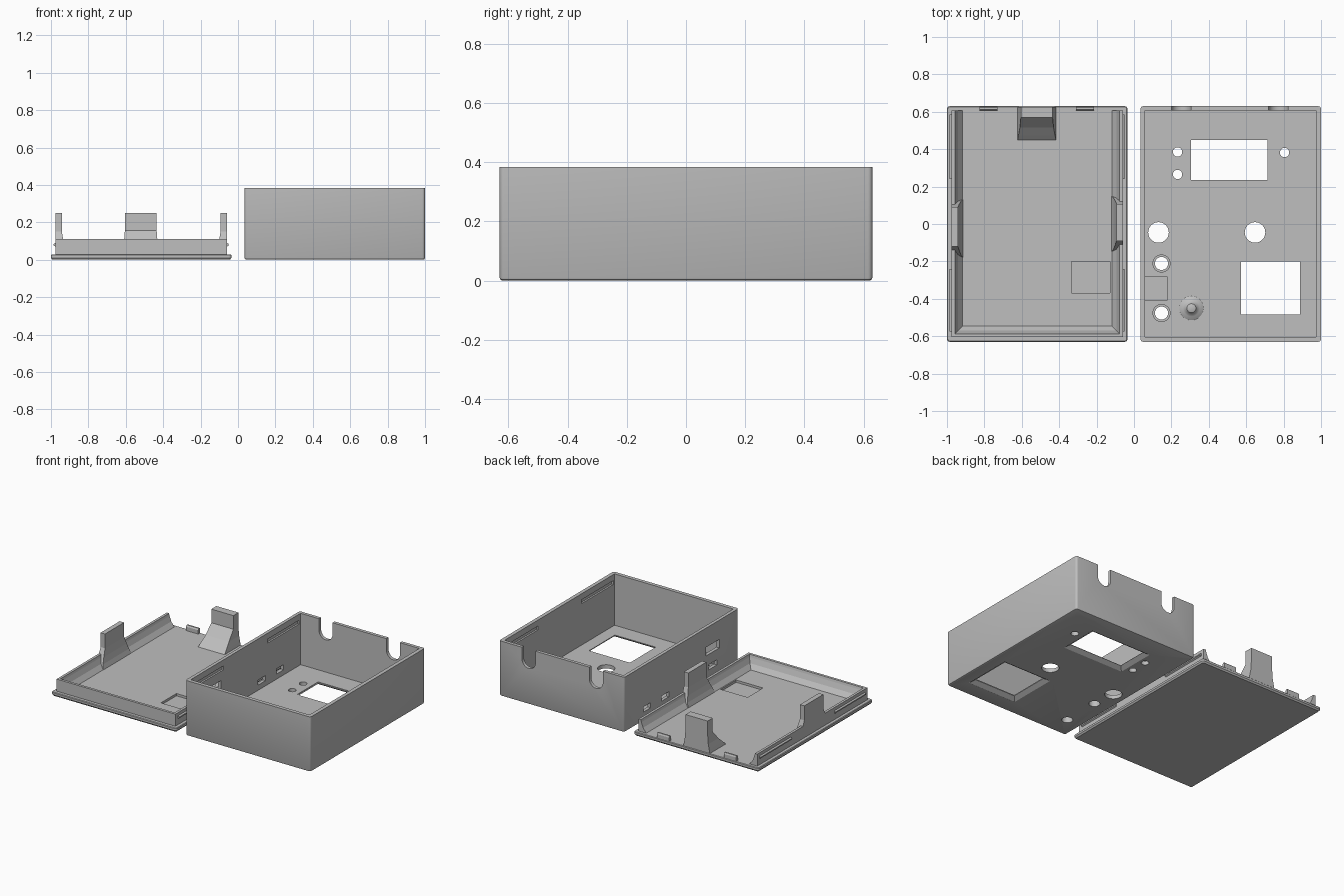
import bpy, bmesh, math

if "Cube" in bpy.data.objects:
    bpy.data.objects.remove(bpy.data.objects["Cube"])

grey = bpy.data.materials.new("plain_grey")
grey.diffuse_color = (0.52, 0.52, 0.52, 1)
grey.use_nodes = True
grey.node_tree.nodes["Principled BSDF"].inputs["Base Color"].default_value = grey.diffuse_color


def finish(name, bm):
    bmesh.ops.recalc_face_normals(bm, faces=bm.faces)
    me = bpy.data.meshes.new(name)
    bm.to_mesh(me)
    bm.free()
    me.materials.append(grey)
    ob = bpy.data.objects.new(name, me)
    bpy.context.collection.objects.link(ob)
    return ob


def loft(name, rings):
    """Skin a stack of point rings and cap both ends."""
    bm = bmesh.new()
    vs = [[bm.verts.new(p) for p in r] for r in rings]
    n = len(vs[0])
    for a, b in zip(vs, vs[1:]):
        for i in range(n):
            j = (i + 1) % n
            bm.faces.new((a[i], a[j], b[j], b[i]))
    bm.faces.new(vs[0])
    bm.faces.new(vs[-1])
    return finish(name, bm)


def rect(x0, x1, y0, y1, z):
    return [(x0, y0, z), (x1, y0, z), (x1, y1, z), (x0, y1, z)]


def box(name, x0, x1, y0, y1, z0, z1):
    return loft(name, [rect(x0, x1, y0, y1, z0), rect(x0, x1, y0, y1, z1)])


def rounded(x0, x1, y0, y1, z, r, seg=4):
    """Rectangle outline with rounded corners."""
    pts = []
    for k, (cx, cy) in enumerate([(x1 - r, y1 - r), (x0 + r, y1 - r),
                                  (x0 + r, y0 + r), (x1 - r, y0 + r)]):
        for s in range(seg + 1):
            a = math.pi / 2 * (k + s / seg)
            pts.append((cx + r * math.cos(a), cy + r * math.sin(a), z))
    return pts


def circle(x, y, z, r, n=32):
    return [(x + r * math.cos(2 * math.pi * i / n),
             y + r * math.sin(2 * math.pi * i / n), z) for i in range(n)]


def cyl(name, x, y, r, z0, z1):
    return loft(name, [circle(x, y, z0, r), circle(x, y, z1, r)])


def boolean(target, other, op="DIFFERENCE"):
    m = target.modifiers.new("bool", "BOOLEAN")
    m.operation, m.object, m.solver = op, other, "EXACT"
    bpy.context.view_layer.objects.active = target
    bpy.ops.object.modifier_apply(modifier=m.name)
    bpy.data.objects.remove(other)


def smooth(ob):
    bpy.ops.object.select_all(action="DESELECT")
    ob.select_set(True)
    bpy.context.view_layer.objects.active = ob
    bpy.ops.object.shade_smooth_by_angle(angle=math.radians(30))


# ---------- Open case (right half) ----------
X0, X1, Y, H = 0.035, 1.0, 0.63, 0.384
WALL, FLOOR = 0.023, 0.026
case = loft("case", [
    rounded(X0 + .01, X1 - .01, -Y + .01, Y - .01, 0, .008),
    rounded(X0 + .003, X1 - .003, -Y + .003, Y - .003, .003, .013),
    rounded(X0, X1, -Y, Y, .01, .015),
    rounded(X0, X1, -Y, Y, H, .015)])
boolean(case, box("cut", X0 + WALL, X1 - WALL - .003, -Y + WALL + .003,
                  Y - WALL, FLOOR, 1))

# Display and keypad windows, flared towards the outer face
for x0, x1, y0, y1 in [(.305, .715, .235, .45), (.573, .888, -.485, -.2)]:
    f = .03
    boolean(case, loft("cut", [
        rect(x0 - f - .005, x1 + f + .005, y0 - f - .005, y1 + f + .005, -.004),
        rect(x0, x1, y0, y1, .02), rect(x0, x1, y0, y1, .1)]))
boolean(case, box("cut", .296, .724, .226, .459, .022, .1))

# Round holes in the floor
for x, y, r in [(.131, -.045, .055), (.647, -.045, .055), (.233, .385, .025),
                (.233, .265, .025), (.805, .382, .025),
                (.147, -.211, .035), (.147, -.476, .035)]:
    boolean(case, cyl("cut", x, y, r, -.1, .1))

# Cable notches in the back wall
for x in (.252, .772):
    ring = [(.052 * math.cos(a), .302 + .052 * math.sin(a))
            for a in [math.pi + math.pi * i / 12 for i in range(13)]]
    ring += [(.052, .5), (-.052, .5)]
    boolean(case, loft("cut", [[(x + p, yy, z) for p, z in ring]
                               for yy in (.58, .68)]))

# Ports through the left wall: centre y, centre z, width, height
for y, z, w, h in [(.38, .08, .08, .036), (.18, .08, .08, .036),
                   (-.345, .22, .145, .06), (-.345, .10, .09, .036)]:
    boolean(case, box("cut", 0, .075, y - w / 2, y + w / 2, z - h / 2, z + h / 2))

# Snap grooves inside both side walls
for xa, xb in [(X0 + WALL - .012, .08), (.95, X1 - WALL + .009)]:
    for y0, y1 in [(.24, .59), (-.59, -.24)]:
        boolean(case, box("cut", xa, xb, y0, y1, .315, .342))
smooth(case)

# Ring standoffs, connector pad and key pivot on the case floor
for i, y in enumerate((-.211, -.476)):
    ring = cyl("standoff_%d" % (i + 1), .147, y, .048, FLOOR - .004, .05)
    boolean(ring, cyl("cut", .147, y, .035, 0, .1))
    smooth(ring)
box("connector_pad", X0 + WALL - .004, .18, -.41, -.28, FLOOR - .004, .05)
smooth(loft("pivot_bump", [circle(.307, -.45, z, r) for z, r in
            [(.022, .068), (.028, .062), (.033, .045), (.045, .03),
             (.056, .024), (.06, .012)]]))

# ---------- Lid (left half) ----------
L0, L1, T = -1.0, -.035, .028
MID = (L0 + L1) / 2
lid = loft("lid_plate", [
    rounded(L0 + .008, L1 - .008, -Y + .008, Y - .008, 0, .008),
    rounded(L0, L1, -Y, Y, .01, .015),
    rounded(L0, L1, -Y, Y, T - .004, .015),
    rounded(L0 + .004, L1 - .004, -Y + .004, Y - .004, T, .012)])
boolean(lid, box("cut", -.335, -.127, -.37, -.2, .012, .1))
smooth(lid)

# Lip along three sides, with a sloping inner face
HALF, FRONT, BACK, TOP = .458, -.605, .608, .112


def u_path(d, z):
    """Points of the lip at inset d, going back left, front, back right."""
    return [(MID - HALF + d, BACK, z), (MID - HALF + d, FRONT + d, z),
            (MID + HALF - d, FRONT + d, z), (MID + HALF - d, BACK, z)]


profile = [(0, T - .004), (0, TOP), (.018, TOP), (.022, .095),
           (.035, .06), (.062, T - .004)]
loft("lid_lip", [list(r) for r in zip(*[u_path(d, z) for d, z in profile])])

# Side posts and snap ridges
for side, label, lo, hi in [(-1, "left", -.12, .09), (1, "right", -.09, .108)]:
    outer = MID + side * HALF
    rings = []
    for z, d, f in [(T - .004, .062, .06), (.06, .05, .045), (.1, .042, .025),
                    (.15, .034, 0), (.25, .034, 0)]:
        xa, xb = sorted((outer, outer - side * d))
        rings.append(rect(xa, xb, lo - f, hi + f * .7, z))
    loft(label + "_post", rings)
    for end, y0, y1 in [("back", .24, .585), ("front", -.575, -.24)]:
        pts = [(-.004, .068), (.01, .076), (.01, .084), (-.004, .092)]
        loft("%s_%s_ridge" % (label, end),
             [[(outer + side * d, yy, z) for d, z in pts] for yy in (y0, y1)])

# Back post with a curved foot
loft("back_post", [rect(-.52 - w, -.52 + w, y, .626, z) for z, w, y in
     [(T - .004, .103, .445), (.05, .098, .472), (.09, .09, .515),
      (.155, .085, .57), (.25, .085, .57)]])

# Small tabs along the back edge that meet the cable notches
for i, x in enumerate((-.778, -.262)):
    loft("back_tab_%d" % (i + 1), [rect(x - .047, x + .047, .606, .627, T - .004),
                                   rect(x - .047, x + .047, .606, .627, .055),
                                   rect(x - .047, x + .047, .612, .622, .065)])
